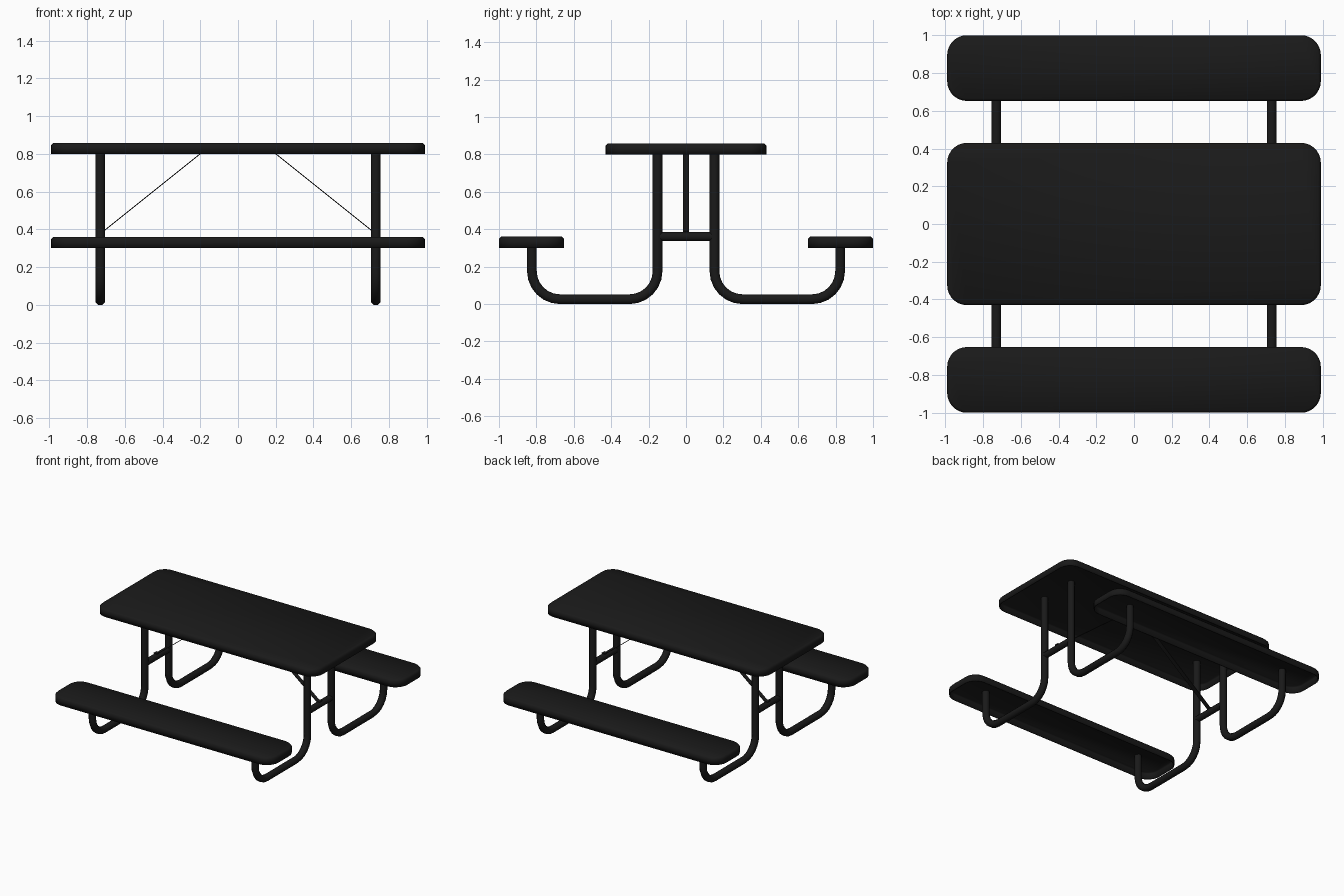
import bpy, bmesh
from math import sin, cos, pi
from mathutils import Vector

if "Cube" in bpy.data.objects:
    bpy.data.objects.remove(bpy.data.objects["Cube"])

black = bpy.data.materials.new("black_coating")
black.diffuse_color = (0.01, 0.01, 0.01, 1)
black.use_nodes = True
black.node_tree.nodes["Principled BSDF"].inputs["Base Color"].default_value = black.diffuse_color


def finish(name, bm, mirror=""):
    bmesh.ops.recalc_face_normals(bm, faces=bm.faces)
    mesh = bpy.data.meshes.new(name)
    bm.to_mesh(mesh)
    bm.free()
    mesh.materials.append(black)
    ob = bpy.data.objects.new(name, mesh)
    bpy.context.collection.objects.link(ob)
    bpy.context.view_layer.objects.active = ob
    bpy.ops.object.select_all(action='DESELECT')
    ob.select_set(True)
    bpy.ops.object.shade_smooth_by_angle(angle=pi / 3.5)
    if mirror:
        m = ob.modifiers.new("mirror", 'MIRROR')
        m.use_axis = ("x" in mirror, "y" in mirror, False)
        m.use_mirror_merge = False
    return ob


def skin(bm, rings):
    for a, b in zip(rings, rings[1:]):
        for i in range(len(a)):
            j = (i + 1) % len(a)
            bm.faces.new((a[i], a[j], b[j], b[i]))


def arc(cx, cy, r, a0, a1, n):
    return [(cx + r * cos(a0 + (a1 - a0) * i / n), cy + r * sin(a0 + (a1 - a0) * i / n))
            for i in range(n + 1)]


# Rounded slab, hollow from below
def pan(name, hx, hy, y, z0, z1, radius, mirror=""):
    bm = bmesh.new()
    rings = []
    for inset, z in ((0, z0), (0, z1 - 0.012), (0.012, z1)):
        cx, cy, r = hx - radius, hy - radius, radius - inset
        pts = []
        for k, (sx, sy) in enumerate(((1, 1), (-1, 1), (-1, -1), (1, -1))):
            pts += arc(sx * cx, sy * cy, r, k * pi / 2, (k + 1) * pi / 2, 7)
        rings.append([bm.verts.new((px, py + y, z)) for px, py in pts])
    skin(bm, rings)
    bm.faces.new(rings[-1])
    # normals must face outward so the wall thickens inward
    ob = finish(name, bm)
    if ob.data.polygons[-1].normal.z < 0:
        ob.data.flip_normals()
    s = ob.modifiers.new("wall", 'SOLIDIFY')
    s.thickness = 0.008
    s.offset = -1
    if mirror:
        m = ob.modifiers.new("mirror", 'MIRROR')
        m.use_axis = (False, True, False)
        m.use_mirror_merge = False


# Eight-sided pipe along a path in the y-z plane
def pipe(name, path, x, half, mirror):
    bm = bmesh.new()
    pts = [Vector(p) for p in path]
    r = half / cos(pi / 8)
    rings = []
    for i, p in enumerate(pts):
        t = (pts[min(i + 1, len(pts) - 1)] - pts[max(i - 1, 0)]).normalized()
        n = Vector((-t.y, t.x))
        ring = []
        for k in range(8):
            a = (k + 0.5) * pi / 4
            q = p + n * r * sin(a)
            ring.append(bm.verts.new((x + r * cos(a), q.x, q.y)))
        rings.append(ring)
    skin(bm, rings)
    bm.faces.new(rings[0])
    bm.faces.new(rings[-1])
    finish(name, bm, mirror)


pan("table_top", 0.99, 0.43, 0, 0.80, 0.858, 0.105)
pan("bench_seat", 0.99, 0.174, 0.826, 0.30, 0.36, 0.105, "y")

# Bent leg pipes: table post, floor runner and bench post in one
PX, H, R = 0.73, 0.026, 0.15
path = ([(0.152, 0.85)]
        + arc(0.152 + R, H + R, R, pi, 1.5 * pi, 6)
        + arc(0.824 - R, H + R, R, -0.5 * pi, 0, 6)
        + [(0.824, 0.35)])
pipe("leg_pipe", path, PX, H, "xy")

# Cross bar between the table posts
pipe("cross_bar", [(-0.145, 0.361), (0.145, 0.361)], PX, 0.024, "x")

# Flat diagonal strap with bent end tabs
bm = bmesh.new()
rows = []
for x, z in ((0.745, 0.388), (0.715, 0.388), (0.16, 0.832), (0.10, 0.848)):
    rows.append([bm.verts.new((x, y, z + dz))
                 for y, dz in ((-0.017, -0.003), (0.017, -0.003), (0.017, 0.003), (-0.017, 0.003))])
skin(bm, rows)
bm.faces.new(rows[0])
bm.faces.new(rows[-1])
finish("brace_strap", bm, "x")
